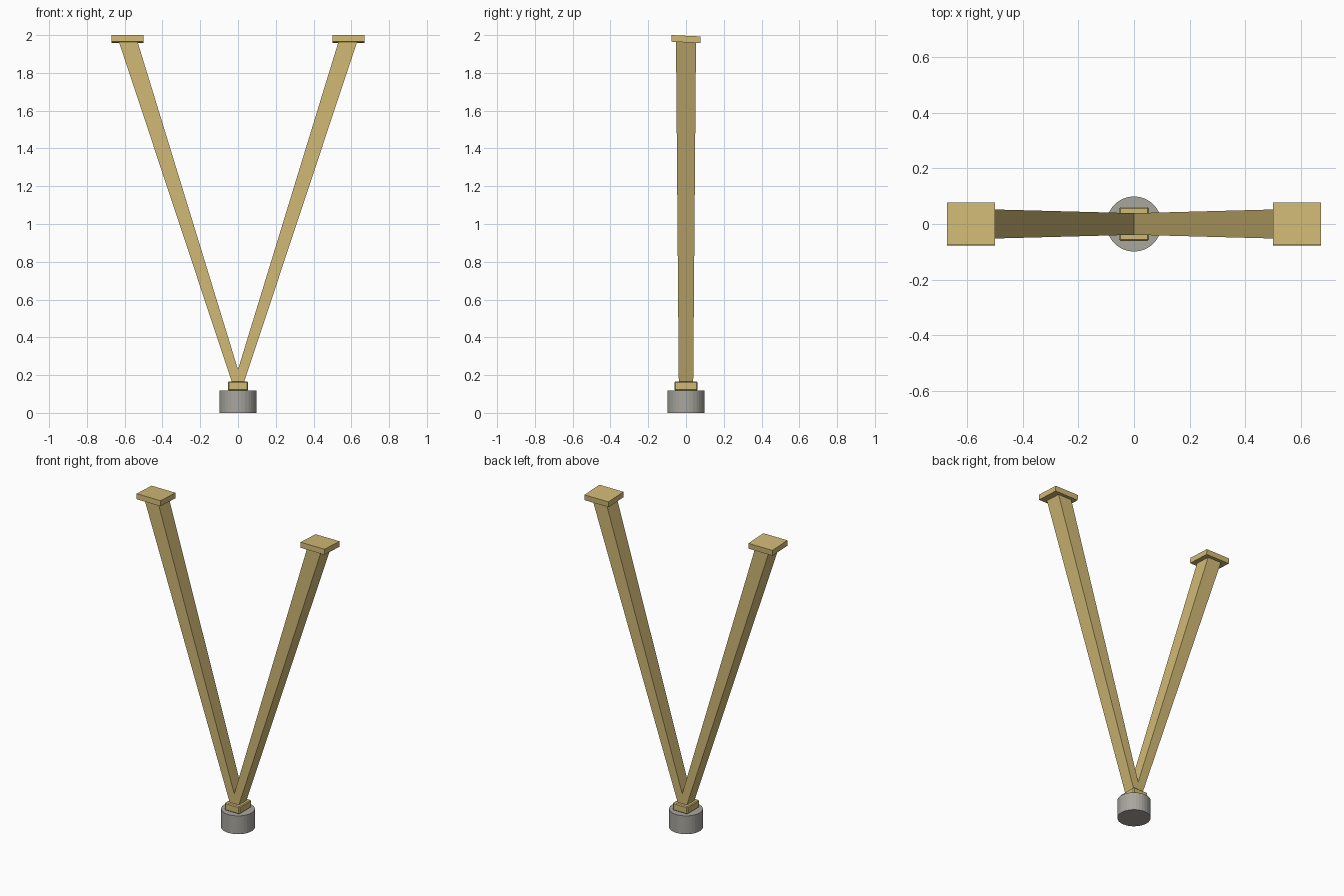
import bpy, bmesh, math
from mathutils import Matrix

if "Cube" in bpy.data.objects:
    bpy.data.objects.remove(bpy.data.objects["Cube"])


def material(name, rgb):
    m = bpy.data.materials.new(name)
    m.diffuse_color = (*rgb, 1)
    m.use_nodes = True
    m.node_tree.nodes["Principled BSDF"].inputs["Base Color"].default_value = m.diffuse_color
    return m


gold = material("pale_gold", (0.64, 0.49, 0.18))
grey = material("warm_grey", (0.39, 0.38, 0.34))


def finish(name, bm, mat):
    bmesh.ops.recalc_face_normals(bm, faces=bm.faces)
    me = bpy.data.meshes.new(name)
    bm.to_mesh(me)
    bm.free()
    me.materials.append(mat)
    ob = bpy.data.objects.new(name, me)
    bpy.context.collection.objects.link(ob)
    return ob


def box(name, centre, size, mat, tilt=0.0):
    bm = bmesh.new()
    bmesh.ops.create_cube(bm, size=1)
    bm.transform(Matrix.Translation(centre) @ Matrix.Rotation(tilt, 4, 'X')
                 @ Matrix.Diagonal((*size, 1)))
    return finish(name, bm, mat)


def arm(name, side):
    # tapered square bar: (z, inner x, outer x, half depth) at each end
    bm = bmesh.new()
    rings = []
    for z, xi, xo, h in ((0.135, -0.029, 0.023, 0.038), (1.972, 0.534, 0.633, 0.053)):
        rings.append([bm.verts.new((side * x, y, z))
                      for x, y in ((xi, -h), (xo, -h), (xo, h), (xi, h))])
    a, b = rings
    bm.faces.new(a)
    bm.faces.new(b)
    for i in range(4):
        j = (i + 1) % 4
        bm.faces.new((a[i], a[j], b[j], b[i]))
    return finish(name, bm, gold)


# Round foot
bm = bmesh.new()
bmesh.ops.create_cone(bm, cap_ends=True, segments=32, radius1=0.099, radius2=0.099,
                      depth=0.118, matrix=Matrix.Translation((0, 0, 0.059)))
finish("round_foot", bm, grey)

# Small chamfered block joining the arms to the foot
block = box("joint_block", (0, 0, 0.142), (0.106, 0.122, 0.048), gold)
bev = block.modifiers.new("chamfer", 'BEVEL')
bev.width = 0.005
bev.segments = 1

# Two leaning arms with slightly tilted end plates
for label, side in (("left", -1), ("right", 1)):
    arm(label + "_arm", side)
    box(label + "_end_plate", (side * 0.585, 0, 1.979), (0.171, 0.153, 0.035),
        gold, tilt=-math.radians(2.6))
